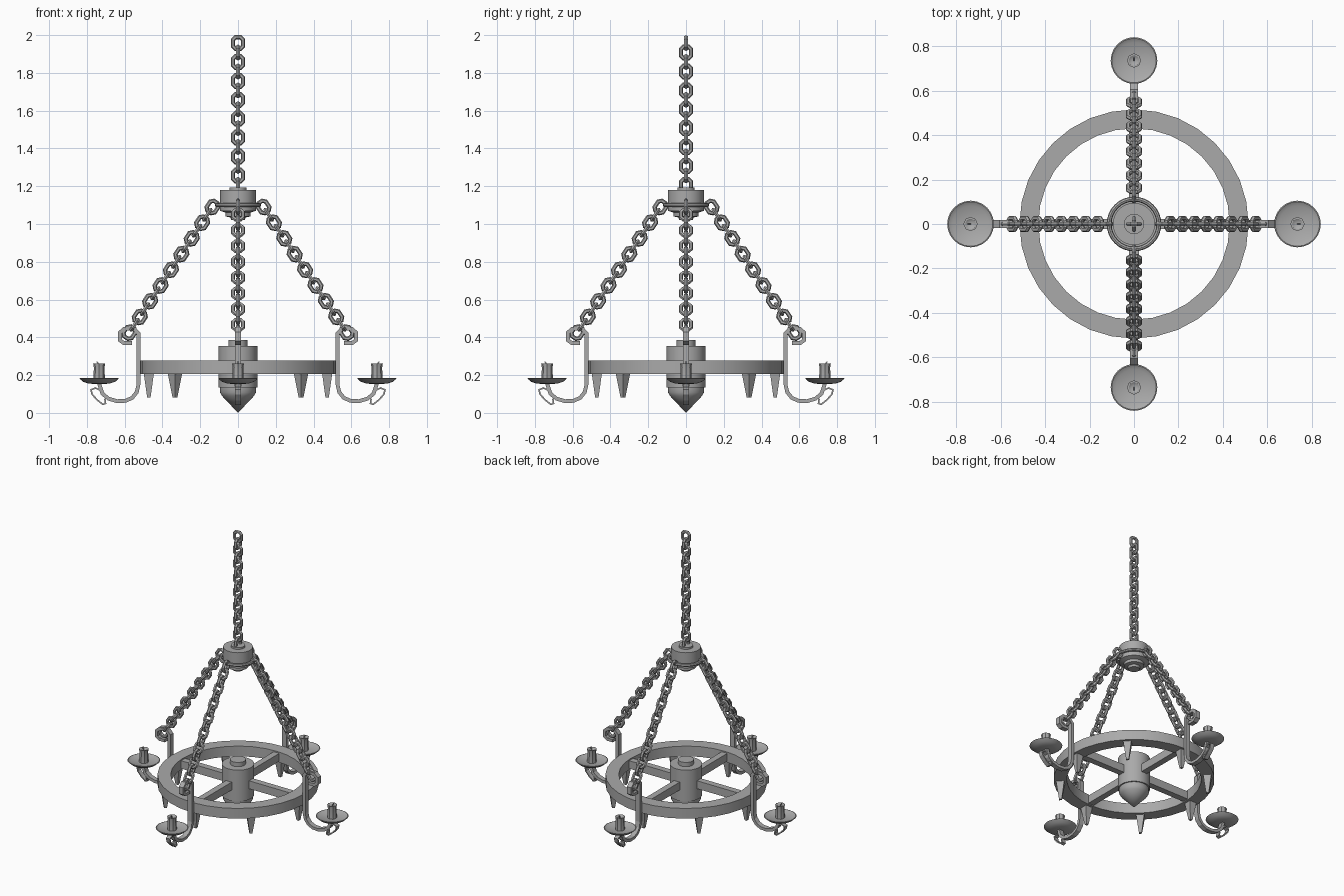
import bpy, bmesh, math
from mathutils import Matrix, Vector

cube = bpy.data.objects.get("Cube")
if cube:
    bpy.data.objects.remove(cube, do_unlink=True)

iron = bpy.data.materials.new("grey_iron")
iron.use_nodes = True
GREY = (0.4, 0.4, 0.4, 1)
iron.diffuse_color = GREY
iron.node_tree.nodes["Principled BSDF"].inputs["Base Color"].default_value = GREY


def finish(name, bm, smooth=False):
    bmesh.ops.recalc_face_normals(bm, faces=bm.faces)
    mesh = bpy.data.meshes.new(name)
    bm.to_mesh(mesh)
    bm.free()
    mesh.materials.append(iron)
    obj = bpy.data.objects.new(name, mesh)
    bpy.context.collection.objects.link(obj)
    if smooth:
        bpy.ops.object.select_all(action="DESELECT")
        obj.select_set(True)
        bpy.context.view_layer.objects.active = obj
        bpy.ops.object.shade_smooth_by_angle(angle=math.radians(30))
    return obj


def lathe(name, profile, steps=32, x=0, closed=False):
    """Revolve a radius/height profile about a vertical axis at x."""
    bm = bmesh.new()
    verts = [bm.verts.new((x + r, 0, z)) for r, z in profile]
    pairs = list(zip(verts, verts[1:])) + ([(verts[-1], verts[0])] if closed else [])
    edges = [bm.edges.new(p) for p in pairs]
    bmesh.ops.spin(bm, geom=verts + edges, cent=(x, 0, 0), axis=(0, 0, 1),
                   angle=math.tau, steps=steps)
    bmesh.ops.remove_doubles(bm, verts=bm.verts, dist=1e-5)
    return finish(name, bm, True)


def sweep(bm, path, section, matrix=Matrix(), closed=False):
    """Run a section (in-plane, sideways) along a path in the XZ plane."""
    pts = [Vector(p) for p in path]
    n = len(pts)
    rings = []
    for i, p in enumerate(pts):
        a = (p - pts[i - 1]) if (closed or i) else (pts[1] - p)
        b = (pts[(i + 1) % n] - p) if (closed or i < n - 1) else a
        a, b = a.normalized(), b.normalized()
        t = (a + b).normalized()
        normal = Vector((t.y, -t.x)) / max(t.dot(a), 0.5)
        rings.append([bm.verts.new(matrix @ Vector((p.x + normal.x * u, v, p.y + normal.y * u)))
                      for u, v in section])
    k = len(section)
    for i in range(n if closed else n - 1):
        r, s = rings[i], rings[(i + 1) % n]
        for j in range(k):
            bm.faces.new((r[j], r[(j + 1) % k], s[(j + 1) % k], s[j]))
    if not closed:
        bm.faces.new(rings[0])
        bm.faces.new(rings[-1])


def strap(t, w):
    return [(-t, -w), (t, -w), (t, w), (-t, w)]


ROUND = [(0.011 * math.cos(a * math.tau / 6), 0.011 * math.sin(a * math.tau / 6))
         for a in range(6)]


def chain(name, start, end, count):
    """Chamfered links, every other one turned a quarter."""
    a, b, c = 0.026, 0.0315, 0.014
    loop = [(a, b - c), (a - c, b), (c - a, b), (-a, b - c),
            (-a, c - b), (c - a, -b), (a - c, -b), (a, c - b)]
    start, end = Vector(start), Vector(end)
    d = start - end
    tilt = Matrix.Rotation(math.atan2(d.x, d.z), 4, "Y")
    bm = bmesh.new()
    for i in range(count):
        place = Matrix.Translation(start.lerp(end, i / (count - 1)))
        sweep(bm, loop, ROUND, place @ tilt @ Matrix.Rotation(i % 2 * math.pi / 2, 4, "Z"), True)
    return finish(name, bm)


def around(obj, count):
    """Repeat a part round the vertical axis."""
    base = obj.name
    for i in range(1, count):
        copy = obj.copy()
        copy.name = f"{base}_{i + 1}"
        copy.rotation_euler.z = i * math.tau / count
        bpy.context.collection.objects.link(copy)


# Wheel: rim, hub with pointed finial, spokes
lathe("wheel_rim", [(0.43, 0.205), (0.515, 0.205), (0.515, 0.277), (0.43, 0.277)], closed=True)
lathe("wheel_hub", [(0, 0.385), (0.05, 0.385), (0.05, 0.355), (0.103, 0.355), (0.103, 0.135),
                    (0.095, 0.135), (0.095, 0.108), (0.085, 0.09), (0, 0)])
bm = bmesh.new()
sweep(bm, [(0.09, 0.24), (0.44, 0.24)], strap(0.028, 0.022))
around(finish("spoke", bm), 4)

# Square tapering spikes under the rim
bm = bmesh.new()
top = bmesh.ops.create_cube(bm, size=1)["verts"]
for v in top:
    half = 0.027 if v.co.z > 0 else 0.009
    v.co = (0.472 + math.copysign(half, v.co.x), math.copysign(half, v.co.y),
            0.21 if v.co.z > 0 else 0.082)
around(finish("rim_spike", bm), 8)

# Arms: hooked at the top, curving out under the candle plate
bm = bmesh.new()
sweep(bm, [(0.56, 0.37), (0.605, 0.37), (0.625, 0.385), (0.625, 0.425), (0.602, 0.446),
           (0.55, 0.446), (0.527, 0.42), (0.527, 0.15), (0.536, 0.11), (0.56, 0.08),
           (0.595, 0.064), (0.64, 0.062), (0.685, 0.075), (0.718, 0.102), (0.735, 0.155)],
      strap(0.01, 0.017))
around(finish("arm", bm), 4)

# Small scroll beneath each plate
bm = bmesh.new()
sweep(bm, [(0.72, 0.115), (0.755, 0.132), (0.778, 0.122), (0.772, 0.098), (0.745, 0.068),
           (0.715, 0.045), (0.701, 0.05), (0.705, 0.075)], strap(0.004, 0.015))
around(finish("arm_scroll", bm), 4)

# Candles on shallow dishes
X = 0.735
around(lathe("candle_plate", [(0, 0.152), (0.055, 0.155), (0.085, 0.165), (0.105, 0.182),
                              (0.1, 0.184), (0.082, 0.173), (0, 0.17)], 24, X), 4)
around(lathe("candle", [(0.031, 0.168), (0.028, 0.24), (0.032, 0.262), (0.024, 0.262),
                        (0, 0.245)], 8, X), 4)
bm = bmesh.new()
sweep(bm, [(X, 0.24), (X + 0.003, 0.258), (X + 0.012, 0.272)], strap(0.003, 0.003))
around(finish("wick", bm), 4)

# Upper collar and the ring holding the chains
lathe("collar", [(0, 1.193), (0.045, 1.193), (0.045, 1.18), (0.095, 1.18), (0.095, 1.07),
                 (0.065, 1.06), (0.065, 1.04), (0.04, 1.035), (0.035, 1.02), (0, 1.02)])
lathe("collar_ring", [(0.112 + 0.011 * math.cos(a * math.tau / 8),
                       1.1 + 0.011 * math.sin(a * math.tau / 8)) for a in range(8)], closed=True)

# Chains
chain("hanging_chain", (0, 0, 1.9575), (0, 0, 1.2075), 16)
around(chain("side_chain", (0.135, 0, 1.09), (0.575, 0, 0.425), 17), 4)
